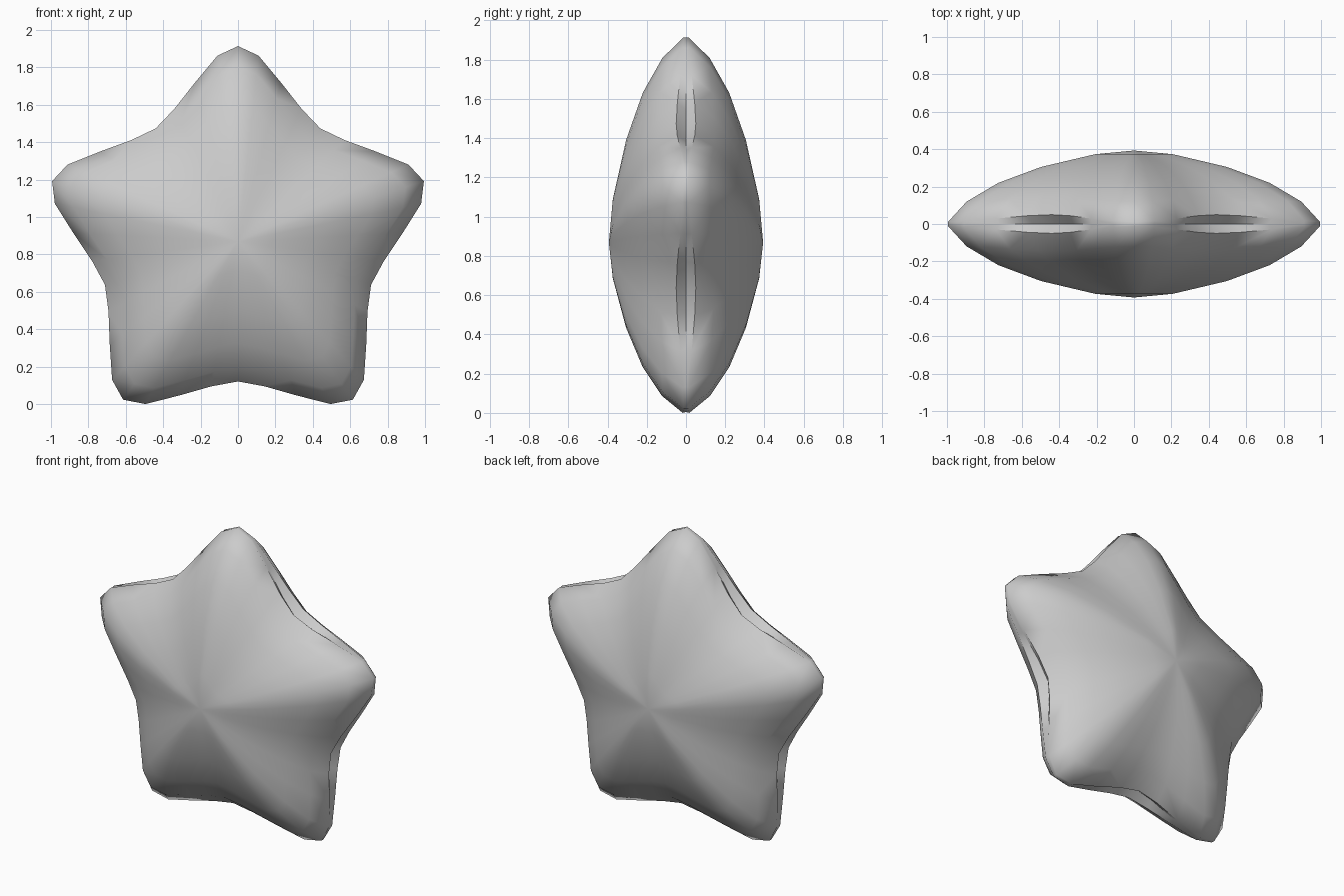
import bpy, bmesh
from math import sin, cos, radians

if "Cube" in bpy.data.objects:
    bpy.data.objects.remove(bpy.data.objects["Cube"])

CENTRE_Z = 0.88
# half an arm of the outline, tip to valley: (angle from tip, radius, valley weight)
HALF_ARM = [(0, 1.045, 0), (6.3, 1.0, 0.12), (15.1, 0.881, 0.45),
            (25.6, 0.787, 0.85), (36, 0.748, 1)]
# puffed section: (fraction of radius, depth along arm, depth along valley)
SECTION = [(0.21, 0.373, 0.373), (0.5, 0.305, 0.31), (0.73, 0.22, 0.23),
           (0.9, 0.12, 0.145), (1.0, 0.012, 0.05)]

# full outline from mirrored, repeated half arms
outline = []
for arm in range(5):
    base = arm * 72
    outline += [(base + a, r, w) for a, r, w in HALF_ARM]
    outline += [(base + 72 - a, r, w) for a, r, w in HALF_ARM[-2:0:-1]]

bm = bmesh.new()


def ring(fn):
    verts = []
    for a, r, w in outline:
        rad, y = fn(r, w)
        verts.append(bm.verts.new((rad * sin(radians(a)), y,
                                   CENTRE_Z + rad * cos(radians(a)))))
    return verts


def bridge(a, b):
    n = len(a)
    for i in range(n):
        j = (i + 1) % n
        bm.faces.new((a[i], a[j], b[j], b[i]))


# seam, drawn inward between the arms
seam = ring(lambda r, w: (r - 0.045 * w, 0))

# front and back cushions
for side in (-1, 1):
    pole = bm.verts.new((0, side * 0.393, CENTRE_Z))
    rings = [ring(lambda r, w, s=s, t=t, v=v:
                  (r * s, side * (t + (v - t) * w))) for s, t, v in SECTION]
    for i in range(len(outline)):
        bm.faces.new((pole, rings[0][i], rings[0][(i + 1) % len(outline)]))
    for a, b in zip(rings, rings[1:] + [seam]):
        bridge(a, b)

bmesh.ops.recalc_face_normals(bm, faces=bm.faces)
mesh = bpy.data.meshes.new("puffy_star")
bm.to_mesh(mesh)
bm.free()
star = bpy.data.objects.new("puffy_star", mesh)
bpy.context.collection.objects.link(star)

# stand on the ground
low = min(v.co.z for v in mesh.vertices)
for v in mesh.vertices:
    v.co.z -= low

bpy.context.view_layer.objects.active = star
star.select_set(True)
bpy.ops.object.shade_smooth_by_angle(angle=radians(60))
